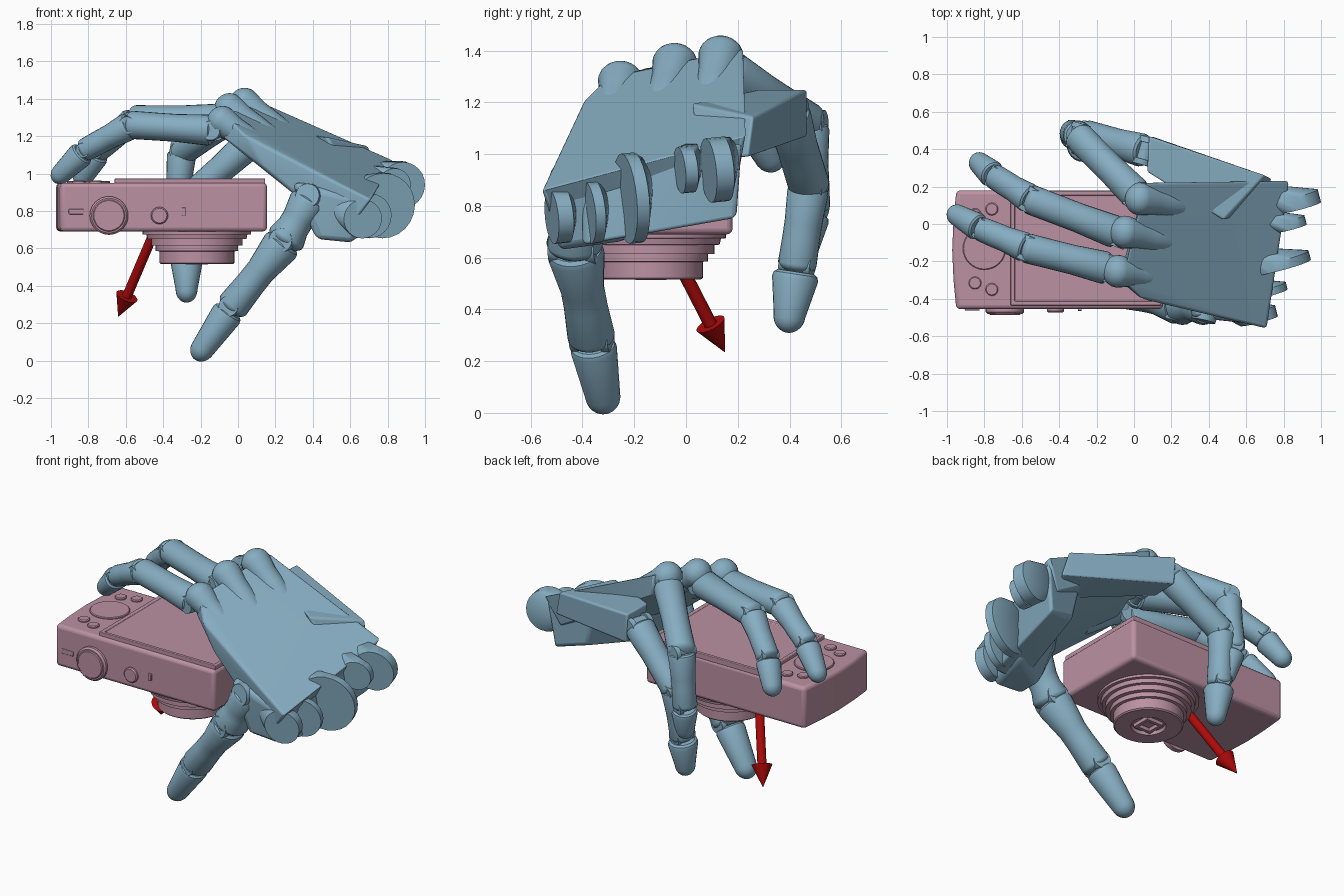
import bpy, bmesh
from math import cos, sin, pi, radians
from mathutils import Vector, Matrix

if "Cube" in bpy.data.objects:
    bpy.data.objects.remove(bpy.data.objects["Cube"])


def material(name, rgb):
    m = bpy.data.materials.new(name)
    m.diffuse_color = (*rgb, 1)
    m.use_nodes = True
    m.node_tree.nodes["Principled BSDF"].inputs["Base Color"].default_value = m.diffuse_color
    return m


BLUE = material("blue", (0.24, 0.42, 0.54))
PINK = material("pink", (0.50, 0.285, 0.36))
RED = material("red", (0.42, 0.003, 0.003))


def finish(name, bm, mat, bevel=0, segs=3):
    bmesh.ops.recalc_face_normals(bm, faces=bm.faces)
    me = bpy.data.meshes.new(name)
    bm.to_mesh(me)
    bm.free()
    ob = bpy.data.objects.new(name, me)
    bpy.context.collection.objects.link(ob)
    me.materials.append(mat)
    bpy.context.view_layer.objects.active = ob
    ob.select_set(True)
    bpy.ops.object.shade_smooth_by_angle(angle=radians(35))
    ob.select_set(False)
    if bevel:
        b = ob.modifiers.new("bevel", "BEVEL")
        b.width, b.segments, b.limit_method = bevel, segs, "ANGLE"
        b.angle_limit = radians(25)
    return ob


def box(name, lo, hi, mat, bevel=0, inset=None):
    lo, hi = Vector(lo), Vector(hi)
    bm = bmesh.new()
    bmesh.ops.create_cube(bm, size=1, matrix=Matrix.Translation((lo + hi) / 2) @ Matrix.Diagonal((*(hi - lo), 1)))
    if inset:
        bm.normal_update()
        top = max(bm.faces, key=lambda f: f.calc_center_median().z)
        bmesh.ops.inset_region(bm, faces=[top], thickness=inset[0], depth=0)
        bmesh.ops.inset_region(bm, faces=[top], thickness=0.003, depth=0)
        bmesh.ops.translate(bm, verts=top.verts, vec=(0, 0, -inset[1]))
    return finish(name, bm, mat, bevel)


def hull(name, pts, mat, bevel=0.03, merge=8):
    bm = bmesh.new()
    bmesh.ops.convex_hull(bm, input=[bm.verts.new(p) for p in pts])
    bmesh.ops.dissolve_limit(bm, angle_limit=radians(merge), verts=bm.verts, edges=bm.edges)
    return finish(name, bm, mat, bevel)


def lathe(name, start, end, profile, mat, n=32, flat=1.0):
    """Revolve (distance, radius) pairs around the start-end axis."""
    start, end = Vector(start), Vector(end)
    d = (end - start).normalized()
    ref = Vector((0, 1, 0)) if abs(d.y) < 0.9 else Vector((1, 0, 0))
    u = (ref - d * ref.dot(d)).normalized()
    v = d.cross(u)
    bm = bmesh.new()
    rings = [[bm.verts.new(start + d * t + (u * cos(2 * pi * i / n) + v * sin(2 * pi * i / n) * flat) * r)
              for i in range(n)] for t, r in profile]
    for a, b in zip(rings, rings[1:]):
        for i in range(n):
            bm.faces.new((a[i], a[(i + 1) % n], b[(i + 1) % n], b[i]))
    bm.faces.new(rings[0])
    bm.faces.new(rings[-1])
    return finish(name, bm, mat)


def phalanx(name, p, q, r0, r1, cap=0.5, waist=0.94):
    L = (Vector(q) - Vector(p)).length
    e0, e1 = 0.3 * r0, cap * r1
    prof = [(0.0, r0 * 0.8), (e0 * 0.35, r0 * 0.94), (e0, r0)]
    if waist:
        prof += [(L * 0.42, (r0 + r1) / 2 * waist), (L * 0.6, (r0 + r1) / 2 * waist)]
    prof += [(L - e1 + e1 * sin(a * pi / 14), r1 * max(0.06, cos(a * pi / 14))) for a in range(8)]
    return lathe(name, p, q, prof, BLUE, 24, 0.94)


def finger(name, joints, radii, tip_base, waist=0.94):
    js = [Vector(j) for j in joints]
    for i, (a, b) in enumerate(zip(js, js[1:])):
        last = i == len(js) - 2
        d = (b - a).normalized()
        if last:
            phalanx(f"{name}_tip", a + d * 0.03, b, tip_base, radii[-1], 1.1, 0)
        else:
            phalanx(f"{name}_segment_{i + 1}", a + d * 0.005, b + d * 0.035, radii[i], radii[i + 1], 0.5, waist)
        # hinge barrel with side discs at each joint
        side = Vector((0.3, 1, 0)).normalized()
        side = (side - d * side.dot(d)).normalized()
        w = radii[i] * 0.84
        lathe(f"{name}_hinge_{i + 1}", a - side * w, a + side * w,
              [(0, w * .7), (w * .4, w * .75), (w * .41, w * .6), (w * 1.59, w * .6), (w * 1.6, w * .75), (2 * w, w * .7)],
              BLUE, 20)


def disc(name, c, axis, r, depth, mat, n=32):
    c, axis = Vector(c), Vector(axis).normalized()
    e = min(0.01, depth * 0.3)
    return lathe(name, c, c + axis, [(0, r), (depth - e, r), (depth, r - e)], mat, n)


# camera body, with a slightly bowed left end
body = [(x, y, z) for z in (0.69, 0.95) for x, y in
        ((0.155, -0.455), (0.155, 0.18), (-0.95, 0.18), (-0.965, 0.02), (-0.972, -0.14), (-0.965, -0.3), (-0.95, -0.455))]
hull("camera_body", body, PINK, 0.022, 2)

# rear screen frame and controls
box("screen_frame", (-0.66, -0.435, 0.94), (0.145, 0.175, 0.973), PINK, 0.004, (0.03, 0.012))
disc("control_wheel", (-0.80, -0.13, 0.945), (0, 0, 1), 0.115, 0.015, PINK)
for i, (x, y) in enumerate(((-0.76, 0.08), (-0.85, 0.05), (-0.85, -0.315), (-0.76, -0.35))):
    disc(f"rear_button_{i}", (x, y, 0.945), (0, 0, 1), 0.034, 0.017, PINK, 20)

# controls on the long side
disc("mode_dial", (-0.69, -0.44, 0.775), (0, -1, 0), 0.103, 0.04, PINK)
disc("mode_dial_cap", (-0.69, -0.47, 0.775), (0, -1, 0), 0.085, 0.016, PINK)
disc("shutter_button", (-0.42, -0.45, 0.775), (0, -1, 0), 0.046, 0.022, PINK, 24)
box("strap_slot", (-0.905, -0.462, 0.782), (-0.825, -0.45, 0.81), PINK, 0.004)
box("power_switch", (-0.30, -0.465, 0.775), (-0.28, -0.45, 0.818), PINK, 0.004)

# lens: stepped barrel ending in a rim around a recessed shutter
lathe("lens_barrel", (-0.22, -0.135, 0.70), (-0.22, -0.135, 0.5),
      [(0, .29), (.025, .29), (.026, .27), (.05, .265), (.051, .245), (.085, .245), (.086, .22), (.115, .22),
       (.116, .2), (.178, .2), (.185, .192), (.185, .1), (.165, .095)], PINK, 48)
for i in range(2):
    for s in (-1, 1):
        c = Vector((-0.22, -0.135, 0.525))
        c[i] += s * 0.05
        h = Vector((0.058, 0.058, 0.012))
        h[i] = 0.01
        box(f"lens_opening_{i}_{s}", c - h, c + h, PINK)

# red direction arrow from the camera center
s, t = Vector((-0.40, -0.14, 0.80)), Vector((-0.64, 0.15, 0.235))
L = (t - s).length
lathe("direction_arrow", s, t, [(0, .026), (L - .13, .026), (L - .13, .06), (L, .001)], RED, 24)

# palm shell
hull("palm", [(-0.06, -0.30, 1.30), (0.06, 0.22, 1.41), (0.83, 0.23, 1.07), (0.71, -0.56, 0.86), (0.04, -0.40, 1.20),
              (-0.08, -0.30, 1.19), (0.07, 0.22, 1.28), (0.74, 0.2, 0.9), (0.57, -0.5, 0.67), (0.14, -0.42, 1.03)],
     BLUE, 0.015)
# thumb base and wrist underside
hull("thumb_base", [(0.3, -0.5, 0.95), (0.27, -0.36, 0.96), (0.68, -0.54, 0.86), (0.74, -0.2, 0.95), (0.42, -0.5, 0.65),
                    (0.42, -0.35, 0.65), (0.62, -0.49, 0.63), (0.68, -0.2, 0.67), (0.45, -0.1, 0.95)], BLUE, 0.03)
hull("wrist_block", [(0.5, -0.4, 0.65), (0.70, -0.4, 0.65), (0.78, 0.2, 0.755), (0.58, 0.15, 0.8),
                     (0.68, -0.4, 0.9), (0.82, 0.22, 1.05), (0.5, 0.15, 1.12)], BLUE, 0.02)
# little finger metacarpal, overlapping the palm edge
hull("little_finger_base", [(0.08, 0.47, 1.25), (0.07, 0.28, 1.25), (0.09, 0.47, 1.07), (0.08, 0.3, 1.07),
                            (0.70, 0.26, 1.145), (0.48, 0.02, 1.195), (0.74, 0.24, 0.99), (0.6, 0.05, 0.97)],
     BLUE, 0.012, 4)

# knuckle lobes running back into the palm
for i, (a, b) in enumerate((((-0.15, -0.245, 1.325), (0.17, -0.285, 1.10)),
                            ((-0.11, -0.03, 1.395), (0.22, -0.10, 1.15)),
                            ((-0.03, 0.145, 1.425), (0.30, 0.09, 1.17)))):
    phalanx(f"knuckle_{i}", b, a, 0.07, 0.088, 0.9)

# wrist tabs: thin rounded tongues leaving the palm
tabs = [((0.66, -0.49, 0.76), 0.105, 0.03), ((0.70, -0.36, 0.775), 0.12, 0.02), ((0.77, -0.21, 0.83), 0.175, 0.025),
        ((0.83, 0.0, 0.94), 0.09, 0.025), ((0.87, 0.12, 0.94), 0.125, 0.035)]
axis = Vector((-0.26, 1, 0.1)).normalized()
u = Vector((1, 0.26, 0)).normalized()
v = u.cross(axis)
for i, (c, r, w) in enumerate(tabs):
    pts = []
    for s in (-w, w):
        m = Vector(c) + axis * s
        pts += [m + (u * cos(k * pi / 12) + v * sin(k * pi / 12)) * r for k in range(24)]
        pts.append(m + Vector((-0.28, 0.07, 0.12)))
    hull(f"wrist_tab_{i}", pts, BLUE, 0, 1)

# fingers
finger("index_finger", [(-0.13, -0.24, 1.23), (-0.57, -0.13, 1.26), (-0.81, -0.03, 1.13), (-0.985, 0.07, 0.96)],
       [0.088, 0.08, 0.066, 0.058], 0.074)
finger("middle_finger", [(-0.08, -0.05, 1.29), (-0.55, 0.13, 1.29), (-0.74, 0.25, 1.13), (-0.855, 0.35, 0.94)],
       [0.088, 0.08, 0.068, 0.06], 0.074)
finger("ring_finger", [(0.02, 0.15, 1.33), (-0.30, 0.47, 1.12), (-0.33, 0.485, 0.8), (-0.30, 0.44, 0.57)],
       [0.088, 0.083, 0.072, 0.06], 0.078)
finger("little_finger", [(0.06, 0.39, 1.16), (-0.25, 0.475, 0.88), (-0.275, 0.43, 0.575), (-0.275, 0.39, 0.31)],
       [0.09, 0.08, 0.075, 0.062], 0.09)
finger("thumb", [(0.39, -0.43, 0.87), (0.25, -0.43, 0.64), (-0.03, -0.365, 0.29), (-0.23, -0.31, 0.005)],
       [0.11, 0.11, 0.092, 0.068], 0.09, 0.84)
